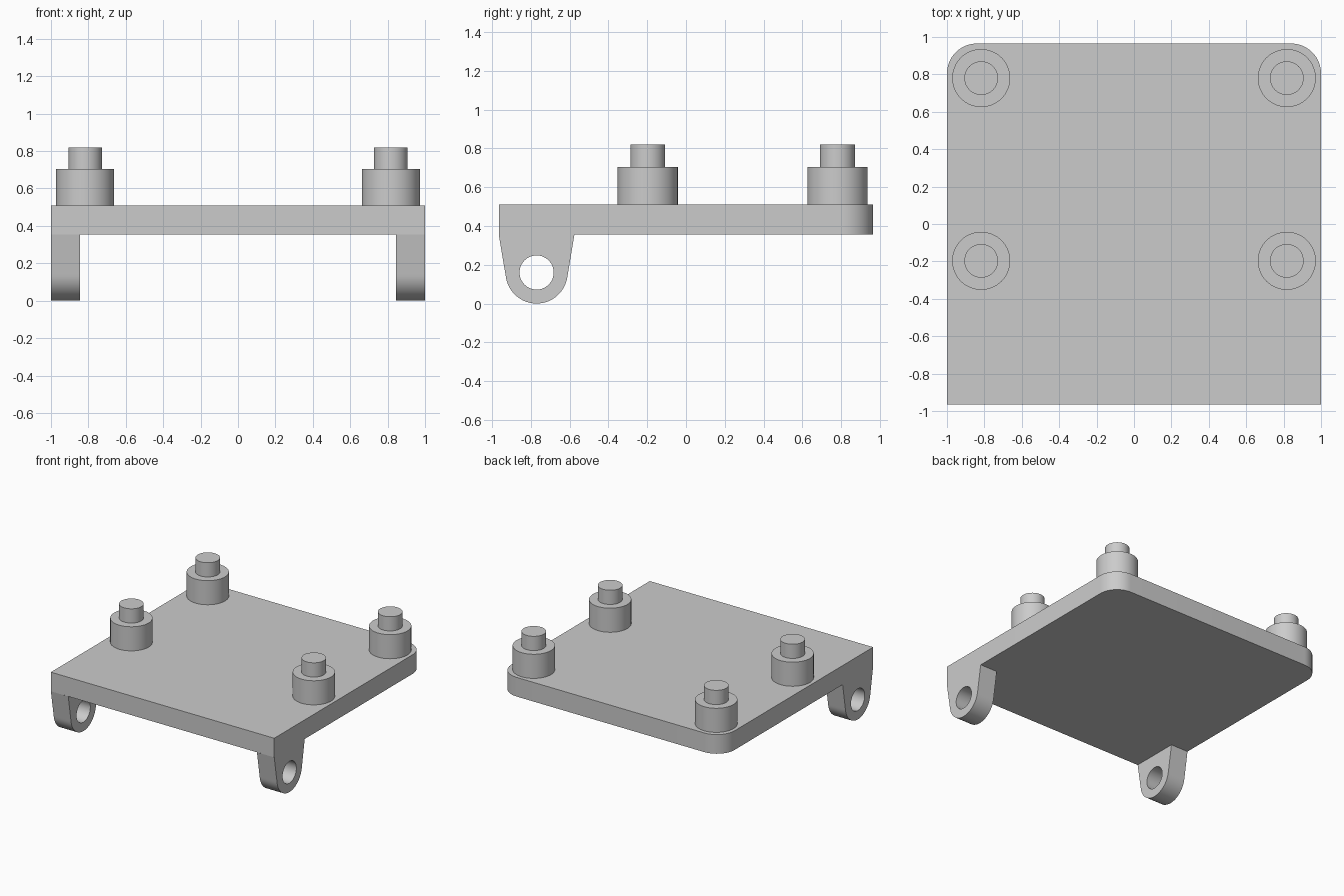
import bpy, bmesh
from math import sin, cos, pi, radians

cube = bpy.data.objects.get("Cube")
if cube:
    bpy.data.objects.remove(cube, do_unlink=True)

grey = bpy.data.materials.new("grey metal")
grey.use_nodes = True
grey.diffuse_color = (0.6, 0.6, 0.6, 1)
grey.node_tree.nodes["Principled BSDF"].inputs["Base Color"].default_value = grey.diffuse_color

PLATE_BOTTOM, PLATE_TOP, HALF_DEPTH = 0.355, 0.51, 0.965


def finish(name, bm):
    """Turn a bmesh into a grey object with sharp-edged smooth shading."""
    bmesh.ops.recalc_face_normals(bm, faces=bm.faces)
    mesh = bpy.data.meshes.new(name)
    bm.to_mesh(mesh)
    bm.free()
    obj = bpy.data.objects.new(name, mesh)
    bpy.context.collection.objects.link(obj)
    mesh.materials.append(grey)
    bpy.ops.object.select_all(action="DESELECT")
    obj.select_set(True)
    bpy.context.view_layer.objects.active = obj
    bpy.ops.object.shade_smooth_by_angle(angle=radians(30))
    return obj


def extrude_profile(bm, points, z0, z1):
    """Raise a closed outline from z0 to z1."""
    face = bm.faces.new([bm.verts.new((x, y, z0)) for x, y in points])
    raised = bmesh.ops.extrude_face_region(bm, geom=[face])["geom"]
    verts = [v for v in raised if isinstance(v, bmesh.types.BMVert)]
    bmesh.ops.translate(bm, verts=verts, vec=(0, 0, z1 - z0))


# Base plate with the two rear corners rounded
corner = 0.16
outline = [(-1, -HALF_DEPTH), (1, -HALF_DEPTH)]
for side, start in ((1, 0), (-1, pi / 2)):
    for i in range(17):
        a = start + i * pi / 32
        outline.append((side * (1 - corner) + corner * cos(a),
                        HALF_DEPTH - corner + corner * sin(a)))
bm = bmesh.new()
extrude_profile(bm, outline, PLATE_BOTTOM, PLATE_TOP)
finish("base_plate", bm)


# Stepped posts: a wide boss carrying a narrow pin, turned from one profile
def post(name, x, y):
    steps = [(0.155, PLATE_TOP), (0.155, 0.705), (0.09, 0.705), (0.09, 0.82)]
    n = 64
    bm = bmesh.new()
    rings = [[bm.verts.new((x + r * cos(2 * pi * i / n), y + r * sin(2 * pi * i / n), z))
              for i in range(n)] for r, z in steps]
    for low, high in zip(rings, rings[1:]):
        for i in range(n):
            j = (i + 1) % n
            bm.faces.new((low[i], low[j], high[j], high[i]))
    bm.faces.new(rings[0])
    bm.faces.new(rings[-1])
    finish(name, bm)


for side, x in (("left", 0.817), ("right", -0.817)):
    for place, y in (("rear", 0.78), ("front", -0.197)):
        post(f"{place}_{side}_post", x, y)


# Hinge lugs: tapered ears with a round end and a pierced hole
def lug_radius(a, round_end=0.16, half_top=0.195, taper=radians(9.5)):
    """Distance from the hole centre to the lug outline at angle a."""
    tilt = a if a <= pi / 2 else pi - a
    if tilt <= -taper:
        return round_end
    side = round_end / cos(tilt + taper) if tilt + taper < 1.5 else 9
    top = half_top / sin(tilt) if tilt > 0.1 else 9
    return min(side, top)


def lug(name, x0, x1):
    n, yc, zc, hole = 72, -0.77, 0.16, 0.088
    bm = bmesh.new()
    angles = [-pi / 2 + 2 * pi * i / n for i in range(n)]

    def ring(x, radius):
        return [bm.verts.new((x, yc + radius(a) * cos(a), zc + radius(a) * sin(a)))
                for a in angles]

    loops = [ring(x0, lug_radius), ring(x1, lug_radius),
             ring(x1, lambda a: hole), ring(x0, lambda a: hole)]
    for k, first in enumerate(loops):
        second = loops[(k + 1) % 4]
        for i in range(n):
            j = (i + 1) % n
            # The top stays open where the lug merges into the plate
            if k == 0 and min(first[i].co.z, first[j].co.z) > PLATE_BOTTOM - 0.001:
                continue
            bm.faces.new((first[i], first[j], second[j], second[i]))
    finish(name, bm)


lug("left_hinge_lug", 0.845, 1)
lug("right_hinge_lug", -1, -0.845)
